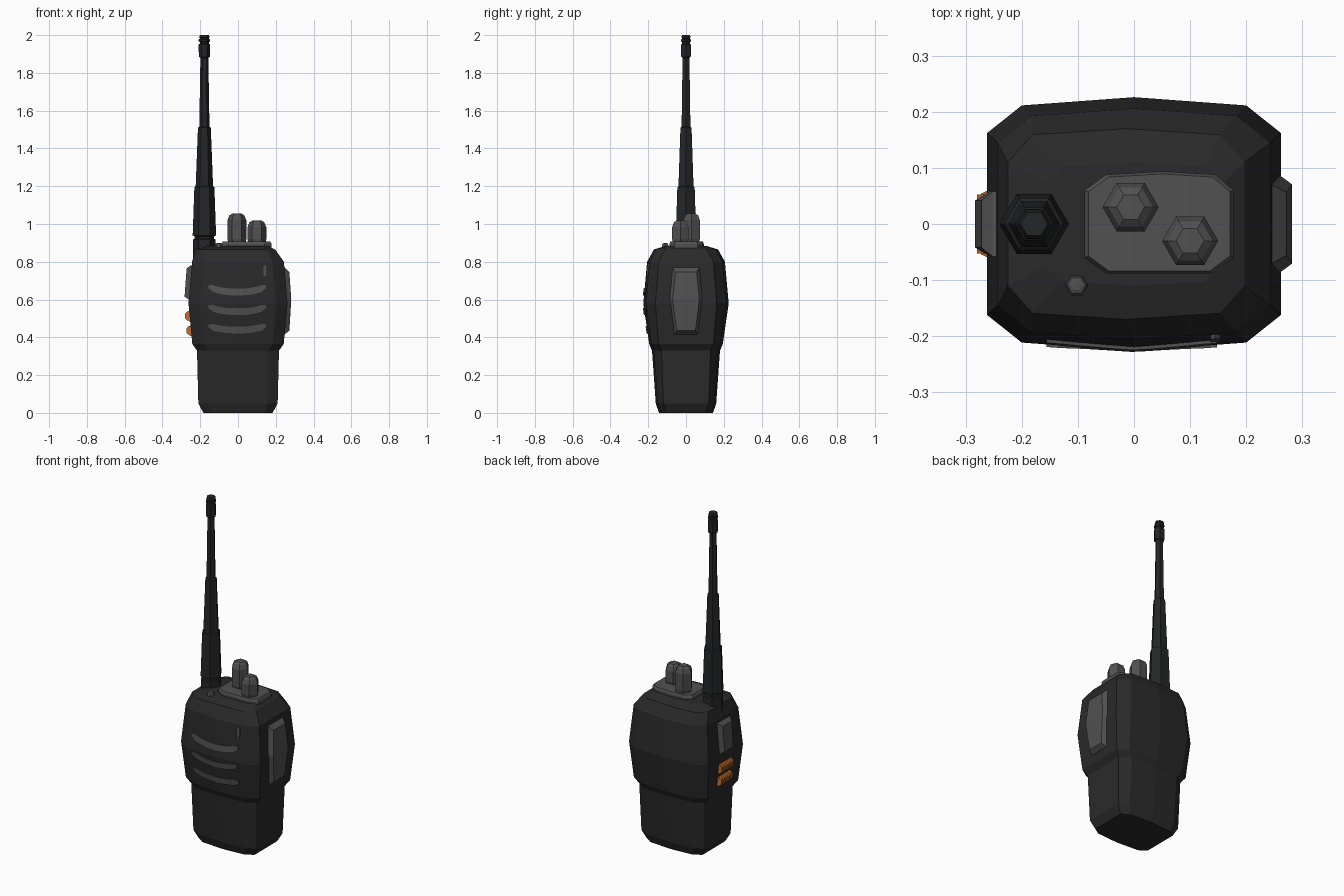
import bpy, bmesh, math
from mathutils import Vector
from mathutils.bvhtree import BVHTree

if "Cube" in bpy.data.objects:
    bpy.data.objects.remove(bpy.data.objects["Cube"])


def material(name, r, g, b):
    m = bpy.data.materials.new(name)
    m.diffuse_color = (r, g, b, 1)
    m.use_nodes = True
    m.node_tree.nodes["Principled BSDF"].inputs["Base Color"].default_value = m.diffuse_color
    return m


BLACK = material("black_plastic", 0.023, 0.023, 0.024)
RUBBER = material("antenna_rubber", 0.018, 0.019, 0.020)
GREY = material("grey_plastic", 0.082, 0.082, 0.082)
ORANGE = material("orange_button", 0.55, 0.16, 0.03)


def finish(bm, name, mat):
    bmesh.ops.recalc_face_normals(bm, faces=bm.faces)
    me = bpy.data.meshes.new(name)
    bm.to_mesh(me)
    ob = bpy.data.objects.new(name, me)
    bpy.context.collection.objects.link(ob)
    me.materials.append(mat)
    return ob


def loft(rings, split=None):
    """Skin a list of equal-length rings and cap both ends."""
    bm = bmesh.new()
    vs = [[bm.verts.new(p) for p in r] for r in rings]
    n = len(vs[0])
    for a, b in zip(vs, vs[1:]):
        for i in range(n):
            j = (i + 1) % n
            bm.faces.new((a[i], a[j], b[j], b[i]))
    for r in (vs[0], vs[-1]):
        f = bm.faces.new(r)
        if split:
            bmesh.utils.face_split(f, r[split[0]], r[split[1]])
    bmesh.ops.recalc_face_normals(bm, faces=bm.faces)
    return bm


def turned(name, x, y, profile, mat, sides=6):
    """Low-poly turned part from (radius, z) pairs."""
    rings = [[(x + r * math.cos(2 * math.pi * i / sides),
               y + r * math.sin(2 * math.pi * i / sides), z)
              for i in range(sides)] for r, z in profile]
    return finish(loft(rings), name, mat)


# Body: ten-sided section; z, side x, corner x, centre y, side y, x shift
def body_ring(z, X, xc, Y, ys, s):
    yc = Y * 0.935
    half = [(0, -Y), (xc, -yc), (X, -ys), (X, ys), (xc, yc)]
    return [(x + s, y, z) for x, y in half] + [(-x + s, -y, z) for x, y in half]


sections = [(0.005, .183, .14, .143, .105, 0), (0.05, .21, .157, .16, .12, 0),
            (0.33, .217, .157, .18, .13, 0), (0.365, .242, .185, .195, .145, 0),
            (0.58, .262, .2, .226, .162, 0), (0.80, .243, .183, .206, .145, 0),
            (0.865, .211, .167, .17, .11, -.014), (0.883, .16, .125, .11, .075, 0)]
sections[0] = (0.0,) + sections[0][1:]
body_bm = loft([body_ring(*s) for s in sections])
tree = BVHTree.FromBMesh(body_bm)
finish(body_bm, "radio_body", BLACK)


def front_y(x, z):
    return tree.ray_cast(Vector((x, -1, z)), Vector((0, 1, 0)))[0].y


# Speaker slots: thin curved strips laid on the front
def slot(name, z_end, sag):
    rings = []
    for i in range(13):
        t = i / 6 - 1
        x = -0.004 + 0.152 * t
        zc = z_end - sag * (1 - abs(t) ** 2.5)
        h = 0.018 * (0.45 if abs(t) > .99 else 1)
        hi, lo = zc + h, zc - h
        rings.append([(x, front_y(x, hi) - .006, hi), (x, front_y(x, lo) - .006, lo),
                      (x, front_y(x, lo) + .003, lo), (x, front_y(x, hi) + .003, hi)])
    finish(loft(rings), name, GREY)


slot("speaker_slot_top", 0.668, 0.028)
slot("speaker_slot_middle", 0.562, 0.026)
slot("speaker_slot_bottom", 0.460, 0.021)

# Microphone opening, an upright hexagon on the front
mic = [(0, .035), (.009, .024), (.009, -.024), (0, -.035), (-.009, -.024), (-.009, .024)]
finish(loft([[(.145 + x, front_y(.145 + x, .755 + z) + d, .755 + z) for x, z in mic]
             for d in (.004, -.008)]), "microphone_opening", GREY)

# Antenna
turned("antenna", -0.178, 0,
       [(.06, .82), (.06, .918), (.052, .922), (.052, .935), (.062, .94), (.053, 1.195),
        (.046, 1.2), (.034, 1.51), (.027, 1.515), (.021, 1.88), (.029, 1.885),
        (.031, 1.95), (.024, 1.955), (.024, 1.963), (.03, 1.967), (.03, 1.977),
        (.024, 1.98), (.024, 1.985), (.028, 1.988), (.024, 2.0)], RUBBER)

# Knob plate with cut corners
plate = [(-.05, -.088), (.14, -.088), (.178, -.06), (.178, .06),
         (.145, .088), (.05, .094), (-.05, .088), (-.088, .06), (-.088, -.06)]
finish(loft([[(.045 + (x - .045) * k, y * k, z) for x, y in plate]
             for k, z in ((1, .865), (1, .895), (.95, .907))]), "knob_plate", GREY)

# Knobs and indicator light
for name, x, y, top in (("channel_knob", -.006, .03, 1.055), ("volume_knob", .1, -.03, 1.018)):
    turned(name, x, y, [(.045, .9), (.05, .92), (.05, top - .035),
                        (.04, top - .01), (.025, top)], GREY)
turned("indicator_light", -.102, -.11,
       [(.02, .86), (.02, .888), (.016, .896), (.009, .899)], GREY)

# Right side cover: six-sided raised plate with a bulging outer face
def cover_ring(x_end, x_mid, k, zt, zb):
    return [(x_end, -.07 * k, zt), (x_end, .07 * k, zt), (x_mid, .088 * k, .6),
            (x_end, .062 * k, zb), (x_end, -.062 * k, zb), (x_mid, -.088 * k, .6)]


finish(loft([cover_ring(.225, .245, 1, .775, .41), cover_ring(.246, .258, 1, .77, .415),
             cover_ring(.272, .282, .8, .745, .435)], split=(2, 5)),
       "accessory_cover", GREY)

# Left side talk button
def rect(x, y, zb, zt, xt=None):
    xt = x if xt is None else xt
    return [(x, -y, zb), (x, y, zb), (xt, y, zt), (xt, -y, zt)]


finish(loft([rect(-.23, .058, .595, .782), rect(-.257, .058, .597, .78, -.252),
             rect(-.283, .042, .615, .765, -.272)]), "talk_button", GREY)

# Orange function buttons: tapered base with a row of ribs
for name, z, x in (("upper_function_button", .513, -.28), ("lower_function_button", .436, -.272)):
    bm = loft([rect(-.22, .06, z - .03, z + .03), rect(x + .02, .06, z - .028, z + .028),
               rect(x + .007, .054, z - .016, z + .016)])
    for i in range(7):
        y = -.048 + i * .016
        rib = [(x + .016, z - .027), (x, z - .013), (x, z + .013), (x + .016, z + .027)]
        a, b = ([bm.verts.new((px, y + d, pz)) for px, pz in rib] for d in (-.005, .005))
        bm.faces.new(a)
        bm.faces.new(b)
        for k in range(4):
            j = (k + 1) % 4
            bm.faces.new((a[k], a[j], b[j], b[k]))
    finish(bm, name, ORANGE)
